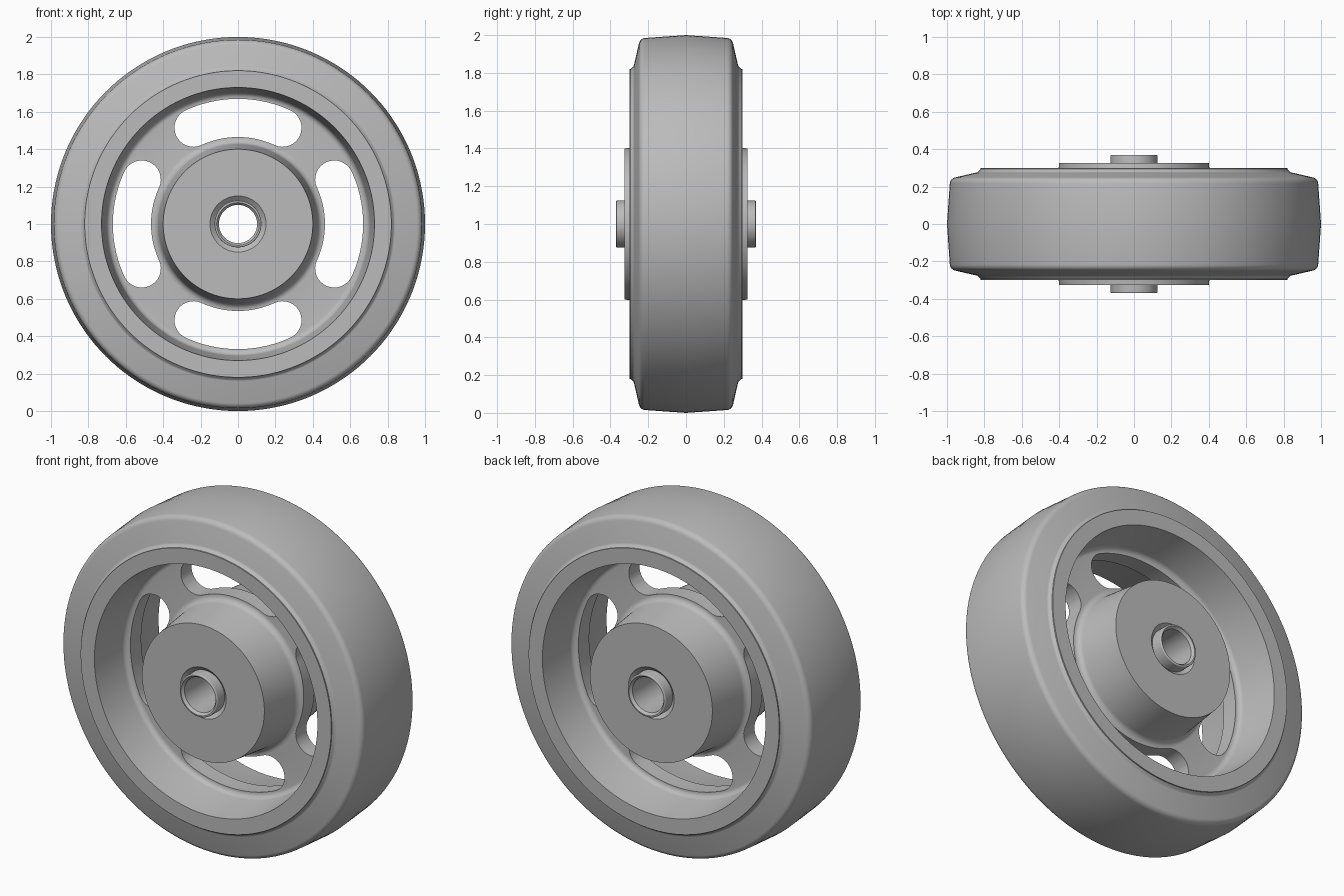
import bpy, bmesh, math
from mathutils import Vector

cube = bpy.data.objects.get("Cube")
if cube:
    bpy.data.objects.remove(cube)

SEGMENTS = 144

grey = bpy.data.materials.new("plain grey")
grey.use_nodes = True
grey.diffuse_color = (0.5, 0.5, 0.5, 1)
grey.node_tree.nodes["Principled BSDF"].inputs["Base Color"].default_value = (0.5, 0.5, 0.5, 1)


def fillet(before, corner, after, radius, steps=7):
    """Points of an arc that rounds one corner of a profile."""
    a, b = (before - corner).normalized(), (after - corner).normalized()
    half = a.angle(b) / 2
    centre = corner + (a + b).normalized() * radius / math.sin(half)
    start = corner + a * radius / math.tan(half) - centre
    end = corner + b * radius / math.tan(half) - centre
    sweep = start.angle(end)
    return [centre + (start * math.sin((1 - t) * sweep) + end * math.sin(t * sweep)) / math.sin(sweep)
            for t in (i / steps for i in range(steps + 1))]


def rounded_half(points):
    """Profile of (radius, depth, fillet radius) with its corners rounded."""
    pts = [Vector(p[:2]) for p in points]
    out = []
    for i, p in enumerate(points):
        if p[2]:
            out += fillet(pts[i - 1], pts[i], pts[i + 1], p[2])
        else:
            out.append(pts[i])
    return out


def make_object(name, bm):
    bmesh.ops.recalc_face_normals(bm, faces=bm.faces)
    mesh = bpy.data.meshes.new(name)
    bm.to_mesh(mesh)
    bm.free()
    mesh.materials.append(grey)
    obj = bpy.data.objects.new(name, mesh)
    bpy.context.collection.objects.link(obj)
    return obj


def lathe(name, points):
    """Mirror a half profile front to back and turn it around the axle."""
    half = rounded_half(points)
    loop = half + [Vector((p.x, -p.y)) for p in reversed(half) if p.y > 1e-5]
    bm = bmesh.new()
    rings = []
    for s in range(SEGMENTS):
        a = math.tau * s / SEGMENTS
        rings.append([bm.verts.new((p.x * math.cos(a), p.y, 1 + p.x * math.sin(a))) for p in loop])
    for s, ring in enumerate(rings):
        other = rings[(s + 1) % SEGMENTS]
        for i in range(len(loop)):
            j = (i + 1) % len(loop)
            bm.faces.new((ring[i], ring[j], other[j], other[i]))
    return make_object(name, bm)


def smooth(obj):
    bpy.ops.object.select_all(action="DESELECT")
    obj.select_set(True)
    bpy.context.view_layer.objects.active = obj
    bpy.ops.object.shade_smooth_by_angle(angle=math.radians(30))


# Tyre with a slightly peaked crown and rounded shoulders
tyre = lathe("tyre", [
    (1.0, 0, 0), (0.983, 0.243, 0.035), (0.835, 0.277, 0.02),
    (0.818, 0.295, 0), (0.78, 0.27, 0), (0.78, 0, 0)])

# Rim, web and hub in one casting
wheel_core = lathe("wheel_core", [
    (0.82, 0, 0), (0.82, 0.3, 0), (0.73, 0.3, 0), (0.70, 0.05, 0.032),
    (0.43, 0.05, 0.036), (0.40, 0.325, 0), (0.15, 0.325, 0),
    (0.122, 0.30, 0), (0.122, 0, 0)])

# Axle bushing with chamfered mouth
bushing = lathe("axle_bushing", [
    (0.125, 0, 0), (0.125, 0.37, 0.006), (0.114, 0.37, 0), (0.102, 0.355, 0), (0.102, 0, 0)])

# Four curved slots with round ends, cut through the web
MID, WIDTH, SPREAD = 0.567, 0.102, math.radians(24.8)


def slot_outline(turn):
    def polar(r, a):
        return Vector((r * math.sin(a), r * math.cos(a)))
    pts = []
    for side, radius in ((1, MID + WIDTH), (-1, MID - WIDTH)):
        pts += [polar(radius, turn + side * SPREAD * (i / 12 - 1)) for i in range(24)]
        end = turn + side * SPREAD
        centre = polar(MID, end)
        start = end if side > 0 else end + math.pi
        pts += [centre + polar(WIDTH, start + math.pi * i / 16) for i in range(16)]
    return pts


bm = bmesh.new()
for k in range(4):
    outline = slot_outline(k * math.pi / 2)
    face = bm.faces.new([bm.verts.new((p.x, -0.12, 1 + p.y)) for p in outline])
    grown = bmesh.ops.extrude_face_region(bm, geom=[face], use_keep_orig=True)
    moved = [v for v in grown["geom"] if isinstance(v, bmesh.types.BMVert)]
    bmesh.ops.translate(bm, verts=moved, vec=(0, 0.24, 0))
cutter = make_object("slot_cutter", bm)
cutter.hide_render = True

cut = wheel_core.modifiers.new("slots", "BOOLEAN")
cut.operation = "DIFFERENCE"
cut.solver = "EXACT"
cut.object = cutter
bpy.ops.object.select_all(action="DESELECT")
bpy.context.view_layer.objects.active = wheel_core
wheel_core.select_set(True)
bpy.ops.object.modifier_apply(modifier=cut.name)
bpy.data.objects.remove(cutter)

for part in (tyre, wheel_core, bushing):
    smooth(part)
